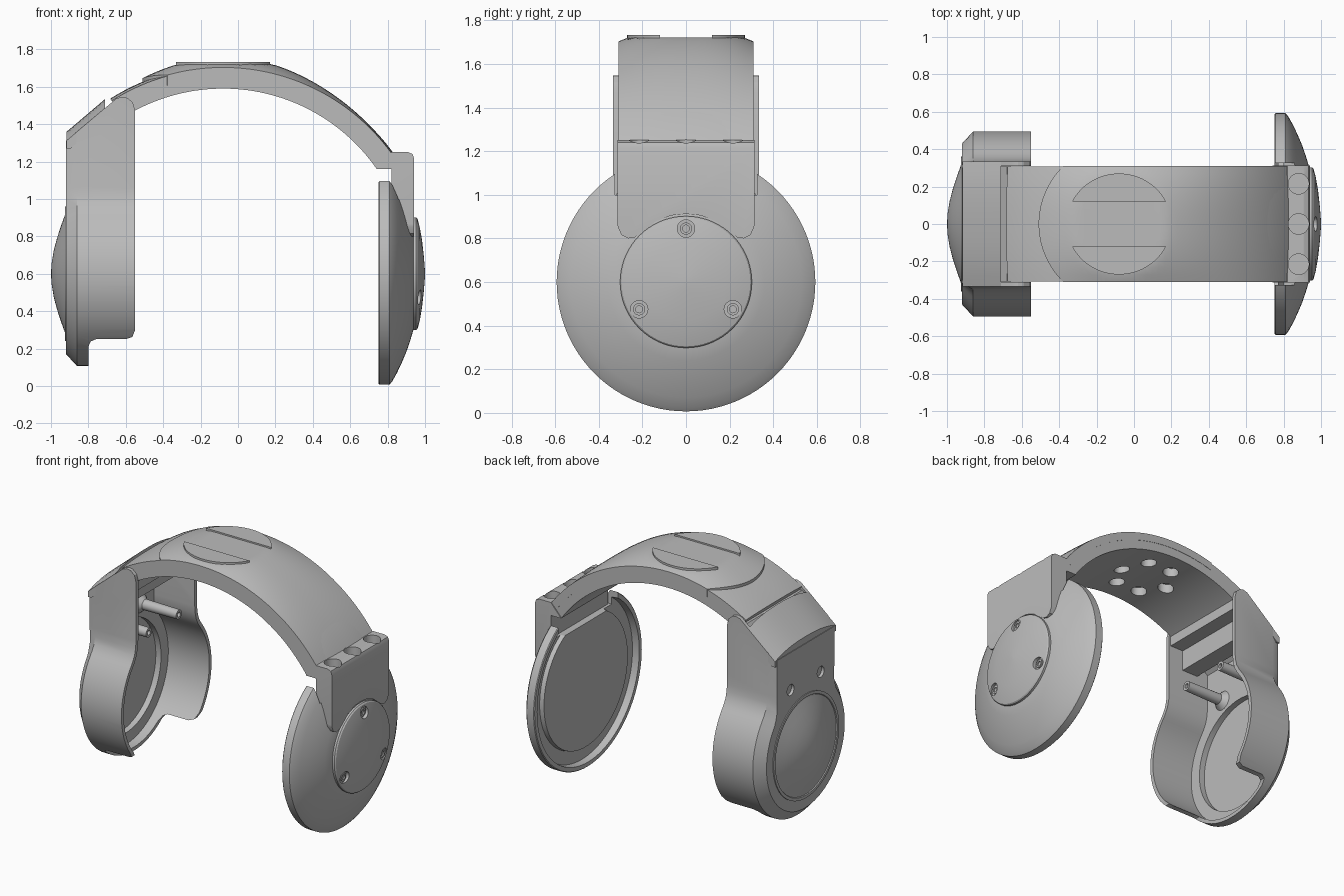
import bpy, bmesh, math

if "Cube" in bpy.data.objects:
    bpy.data.objects.remove(bpy.data.objects["Cube"])

grey = bpy.data.materials.new("plain grey")
grey.diffuse_color = (0.5, 0.5, 0.5, 1)
grey.use_nodes = True
grey.node_tree.nodes["Principled BSDF"].inputs["Base Color"].default_value = grey.diffuse_color


def loft(name, loops):
    """Bridge equal-sized closed loops of 3D points and cap both ends."""
    bm = bmesh.new()
    rows = [[bm.verts.new(p) for p in lp] for lp in loops]
    n = len(rows[0])
    for a, b in zip(rows, rows[1:]):
        for i in range(n):
            j = (i + 1) % n
            bm.faces.new((a[i], a[j], b[j], b[i]))
    bm.faces.new(rows[0])
    bm.faces.new(rows[-1])
    bmesh.ops.recalc_face_normals(bm, faces=bm.faces)
    me = bpy.data.meshes.new(name)
    bm.to_mesh(me)
    bm.free()
    me.materials.append(grey)
    ob = bpy.data.objects.new(name, me)
    bpy.context.collection.objects.link(ob)
    return ob


def prism_y(name, pts, w):
    return loft(name, [[(x, y, z) for x, z in pts] for y in (-w, w)])


def prism_x(name, pts, a, b):
    return loft(name, [[(x, y, z) for y, z in pts] for x in (a, b)])


def prism_z(name, pts, a, b):
    return loft(name, [[(x, y, z) for x, y in pts] for z in (a, b)])


def circle(cx, cy, r, n=24):
    return [(cx + r * math.cos(2 * math.pi * i / n), cy + r * math.sin(2 * math.pi * i / n))
            for i in range(n)]


def lathe(name, prof, cy=0, cz=0.6, n=72):
    """Turn an (x, radius) profile around an axis along x."""
    return loft(name, [[(x, y, z) for y, z in circle(cy, cz, max(r, 0.002), n)] for x, r in prof])


def boolean(ob, cutters, op='DIFFERENCE', keep=False):
    for c in cutters:
        m = ob.modifiers.new("cut", 'BOOLEAN')
        m.operation, m.object, m.solver = op, c, 'EXACT'
        bpy.context.view_layer.objects.active = ob
        bpy.ops.object.modifier_apply(modifier=m.name)
        if not keep:
            bpy.data.objects.remove(c)


def inset(pts, amount):
    """Offset a counter-clockwise outline inward, amount depending on height."""
    out, n = [], len(pts)
    for i, (y, z) in enumerate(pts):
        def normal(a, b):
            dy, dz = b[0] - a[0], b[1] - a[1]
            k = math.hypot(dy, dz)
            return -dz / k, dy / k
        n1, n2 = normal(pts[i - 1], pts[i]), normal(pts[i], pts[(i + 1) % n])
        k = amount(z) / (1 + n1[0] * n2[0] + n1[1] * n2[1])
        out.append((y + (n1[0] + n2[0]) * k, z + (n1[1] + n2[1]) * k))
    return out


# ---- headband: arc with a crowned outer face
CX, CZ, W = -0.08, 0.59, 0.308


def arc_band(name, a0, a1, inner, edge, crown, w, n=48, zmax=9):
    loops = []
    for k in range(17):
        y = w * (k / 8 - 1)
        c = 1 - abs(k / 8 - 1) ** 2.5
        lp = []
        for i in range(n + 1):
            t = a0 + (a1 - a0) * i / n
            r = edge + (crown(t) - edge) * c
            t = math.radians(t)
            lp.append((CX + r * math.cos(t), y, min(zmax, CZ + r * math.sin(t))))
        for i in range(n, -1, -1):
            t = math.radians(a0 + (a1 - a0) * i / n)
            lp.append((CX + inner * math.cos(t), y, CZ + inner * math.sin(t)))
        loops.append(lp)
    return loft(name, loops)


band = arc_band("headband", 34.8, 122.5, 1.0, 1.108, lambda t: 1.122, W)
boolean(band, [prism_z("hole", circle(CX + 0.18 * math.cos(i * math.pi / 3),
                                      0.18 * math.sin(i * math.pi / 3), 0.05), 1.4, 1.66)
               for i in range(6)])

# ---- raised top pad with a round left edge
pad = arc_band("top_pad", 36, 116, 1.06, 1.113,
               lambda t: 1.118 + 0.05 * math.exp(-((t - 88) / 27) ** 2), W + 0.002, zmax=1.722)
half = math.asin(0.33 / 0.43)
edge = [(CX - 0.43 * math.cos(half * (i / 12 - 1)), 0.43 * math.sin(half * (i / 12 - 1)))
        for i in range(25)]
boolean(pad, [prism_z("pad_outline", edge + [(1.2, 0.33), (1.2, -0.33)], 0.9, 2)], 'INTERSECT')

# ---- two flat round segments on the pad
for s in (-1, 1):
    a0 = math.asin(0.12 / 0.27)
    pts = [(CX + 0.28 * math.cos(a0 + (math.pi - 2 * a0) * i / 24),
            s * 0.27 * math.sin(a0 + (math.pi - 2 * a0) * i / 24)) for i in range(25)]
    prism_z("top_segment", pts, 1.64, 1.732)

# ---- right leg with arched lower edge
leg = prism_y("right_leg", [(0.74, 1.16), (0.82, 1.16), (0.82, 0.75), (0.942, 0.75), (0.942, 1.215),
                            (0.933, 1.24), (0.91, 1.25), (0.82, 1.25)], 0.314)
side = [(0, 0.912), (0.07, 0.905), (0.14, 0.877), (0.2, 0.83), (0.235, 0.805), (0.265, 0.8),
        (0.295, 0.815), (0.312, 0.85), (0.33, 1.0), (0.33, 1.4)]
boolean(leg, [prism_x("leg_outline", side + [(-y, z) for y, z in side[:0:-1]], 0.6, 1.1)], 'INTERSECT')
for y in (-0.215, 0, 0.215):
    pocket = prism_z("pocket", circle(0.88, y, 0.055, 32), 1.18, 1.5)
    for ob in (leg, band, pad):
        boolean(ob, [pocket], keep=True)
    bpy.data.objects.remove(pocket)

# ---- right ear disc, recessed on its inner side
disc = lathe("right_disc", [(0.77, 0), (0.77, 0.46), (0.80, 0.465), (0.80, 0.555), (0.752, 0.56),
                            (0.752, 0.588), (0.757, 0.593), (0.81, 0.593), (0.825, 0.575),
                            (0.85, 0.53), (0.876, 0.475), (0.90, 0.418), (0.92, 0.36),
                            (0.938, 0.30), (0.942, 0)], n=96)
boolean(disc, [prism_x("notch", [(-0.325, 1.0), (0.325, 1.0), (0.325, 1.4), (-0.325, 1.4)], 0.6, 1.1)])

# ---- cap on the right disc with three screw holes
cap = lathe("right_cap", [(0.93, 0), (0.93, 0.302), (0.952, 0.302), (0.96, 0.295), (0.972, 0.25),
                          (0.984, 0.18), (0.993, 0.1), (0.998, 0.04), (1.0, 0)])
for y, z in ((0, 0.845), (-0.215, 0.475), (0.215, 0.475)):
    boolean(cap, [lathe("recess", [(0.955, 0.04), (1.1, 0.04)], y, z, 24)])
    screw = lathe("right_screw", [(0.94, 0.028), (0.963, 0.028), (0.963, 0.016), (0.948, 0.016)], y, z, 20)

# ---- left housing: round cup plus neck, hollow and open towards the head
right = [(0.495 * math.cos(math.radians(a)), 0.6 + 0.495 * math.sin(math.radians(a)))
         for a in range(-87, 39, 5)]
right += [(0.375, 0.925), (0.352, 0.965), (0.34, 1.01), (0.335, 1.06), (0.335, 1.7)]
outline = right + [(-y, z) for y, z in reversed(right)]
rim = inset(outline, lambda z: 0.025)
back = inset(outline, lambda z: 0.065 if z < 0.9 else max(0.02, 0.065 - (z - 0.9) * 0.35))
house = loft("left_housing", [[(x, y, z) for y, z in o] for x, o in
                              ((-0.92, back), (-0.86, outline), (-0.55, outline),
                               (-0.55, rim), (-0.865, rim))])
trim = [(-1, 0), (-0.8, 0), (-0.8, 0.21), (-0.788, 0.238), (-0.76, 0.25), (-0.6, 0.25),
        (-0.565, 0.262), (-0.55, 0.3), (-0.55, 1.47), (-0.562, 1.515), (-0.59, 1.54),
        (-0.62, 1.546), (-0.65, 1.537), (-0.92, 1.31), (-1, 1.243)]
boolean(house, [prism_y("housing_trim", trim, 0.8),
                ], 'INTERSECT')
boolean(house, [lathe("inner_recess", [(-0.905, 0.39), (-0.7, 0.39)])])

# ---- screw holes in the back plate and hollow posts behind them
for y in (-0.165, 0.165):
    boolean(house, [lathe("screw_hole", [(-1, 0.038), (-0.8, 0.038)], y, 1.05, 24)])
    lathe("post", [(-0.90, 0.037), (-0.90, 0.065), (-0.865, 0.065), (-0.83, 0.036), (-0.57, 0.032),
                   (-0.57, 0.016), (-0.64, 0.016)], y, 1.05, 24)

# ---- left dome with a stepped ring
lathe("left_dome", [(-0.908, 0), (-0.908, 0.36), (-0.926, 0.36), (-0.926, 0.34), (-0.918, 0.335),
                    (-0.925, 0.315), (-0.945, 0.26), (-0.968, 0.19), (-0.985, 0.125),
                    (-0.996, 0.06), (-1.0, 0)])

# ---- sloped, crowned roof of the neck
roof = []
for k in range(13):
    y = 0.334 * (k / 6 - 1)
    c = 0.048 * (1 - abs(k / 6 - 1) ** 2.5)
    roof.append([(-0.918, y, 1.31 + c), (-0.712, y, 1.485 + c), (-0.712, y, 1.43), (-0.895, y, 1.27),
                 (-0.918, y, 1.27)])
loft("neck_roof", roof)

# ---- crossbar and lip holding the band inside the neck
prism_y("crossbar", [(-0.78, 1.26), (-0.66, 1.26), (-0.66, 1.42), (-0.78, 1.42)], 0.315)
prism_y("band_lip", [(-0.72, 1.40), (-0.56, 1.40), (-0.56, 1.48), (-0.68, 1.50), (-0.72, 1.45)], 0.308)

# ---- smooth shading with sharp edges kept
for ob in bpy.context.scene.objects:
    ob.select_set(True)
    bpy.context.view_layer.objects.active = ob
bpy.ops.object.shade_smooth_by_angle(angle=math.radians(28))
